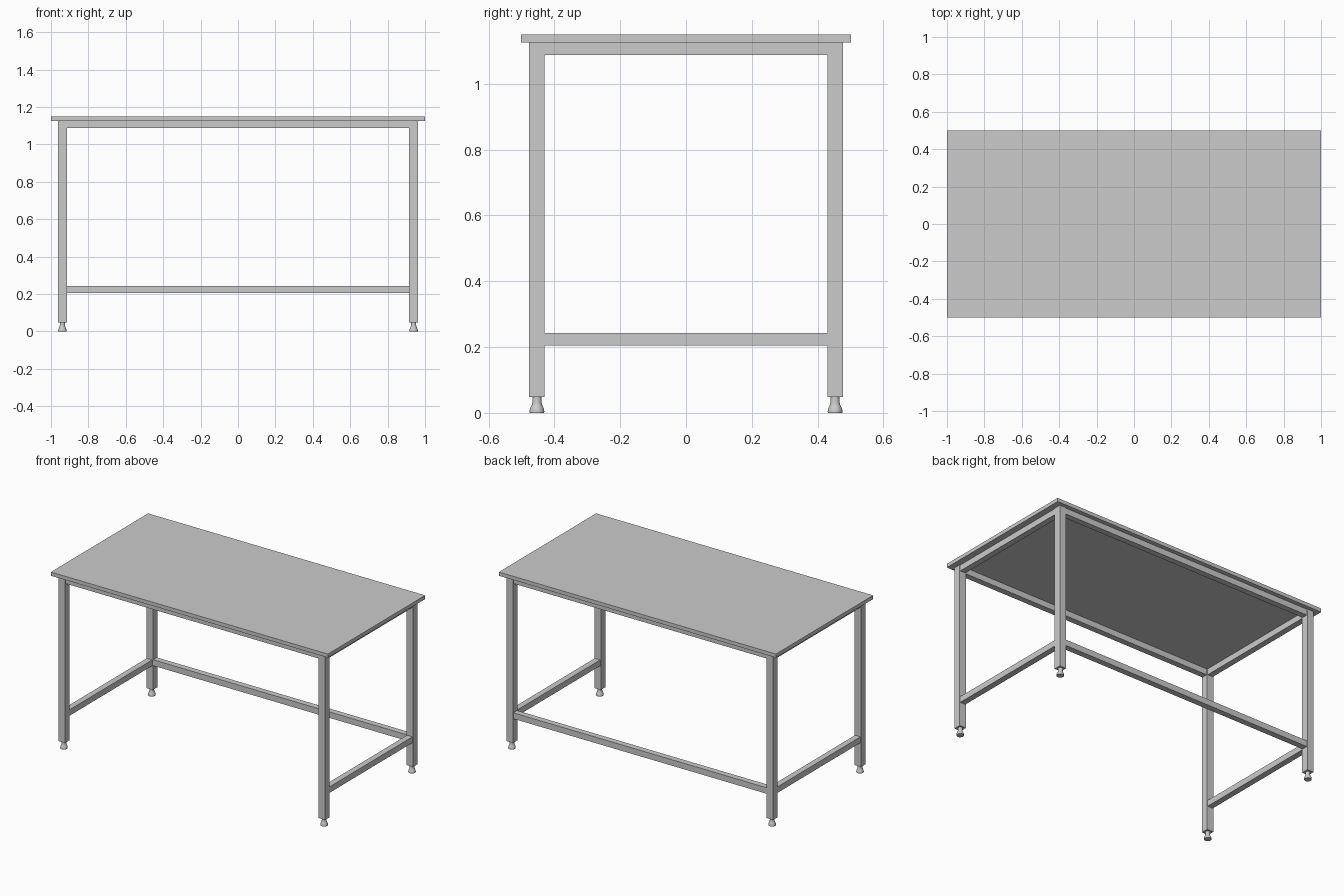
import bpy, bmesh
from math import cos, sin, tau, radians

if "Cube" in bpy.data.objects:
    bpy.data.objects.remove(bpy.data.objects["Cube"])

LEG_X, LEG_Y = 0.939, 0.453      # leg centre lines
LEG, RAIL = 0.047, 0.039         # square tube sizes
UNDER, LEG_BOTTOM = 1.126, 0.048


def make_object(name, bm):
    bmesh.ops.recalc_face_normals(bm, faces=bm.faces)
    mesh = bpy.data.meshes.new(name)
    bm.to_mesh(mesh)
    bm.free()
    obj = bpy.data.objects.new(name, mesh)
    bpy.context.collection.objects.link(obj)
    return obj


def box(name, centre, size):
    bm = bmesh.new()
    bmesh.ops.create_cube(bm, size=1)
    bmesh.ops.scale(bm, vec=size, verts=bm.verts)
    bmesh.ops.translate(bm, vec=centre, verts=bm.verts)
    return make_object(name, bm)


def lathe(name, x, y, profile, sides=24):
    bm = bmesh.new()
    rings = [[bm.verts.new((x + r * cos(tau * i / sides), y + r * sin(tau * i / sides), z))
              for i in range(sides)] for r, z in profile]
    for a, b in zip(rings, rings[1:]):
        for i in range(sides):
            j = (i + 1) % sides
            bm.faces.new((a[i], a[j], b[j], b[i]))
    bm.faces.new(rings[0])
    bm.faces.new(rings[-1])
    obj = make_object(name, bm)
    bpy.ops.object.select_all(action='DESELECT')
    obj.select_set(True)
    bpy.context.view_layer.objects.active = obj
    bpy.ops.object.shade_smooth_by_angle(angle=radians(30))
    return obj


# Table top
box("table_top", (0, 0, (UNDER + 1.15) / 2), (2, 1.002, 1.15 - UNDER))

# Legs with bell-shaped levelling feet
FOOT = [(0.022, 0), (0.0225, 0.004), (0.0215, 0.011), (0.018, 0.019), (0.015, 0.026), (0.014, 0.032), (0.014, LEG_BOTTOM)]
for side, sx in (("left", -1), ("right", 1)):
    for end, sy in (("front", -1), ("back", 1)):
        x, y = sx * LEG_X, sy * LEG_Y
        box(f"{end}_{side}_leg", (x, y, (UNDER + LEG_BOTTOM) / 2), (LEG, LEG, UNDER - LEG_BOTTOM))
        lathe(f"{end}_{side}_foot", x, y, FOOT)

# Rails run between the legs; the lower front is left open
LONG = (2 * LEG_X - LEG, RAIL, RAIL)
SHORT = (RAIL, 2 * LEG_Y - LEG, RAIL)
for level, z in (("upper", UNDER - RAIL / 2), ("lower", 0.224)):
    for side, sx in (("left", -1), ("right", 1)):
        box(f"{level}_{side}_rail", (sx * LEG_X, 0, z), SHORT)
    box(f"{level}_back_rail", (0, LEG_Y, z), LONG)
box("upper_front_rail", (0, -LEG_Y, UNDER - RAIL / 2), LONG)
